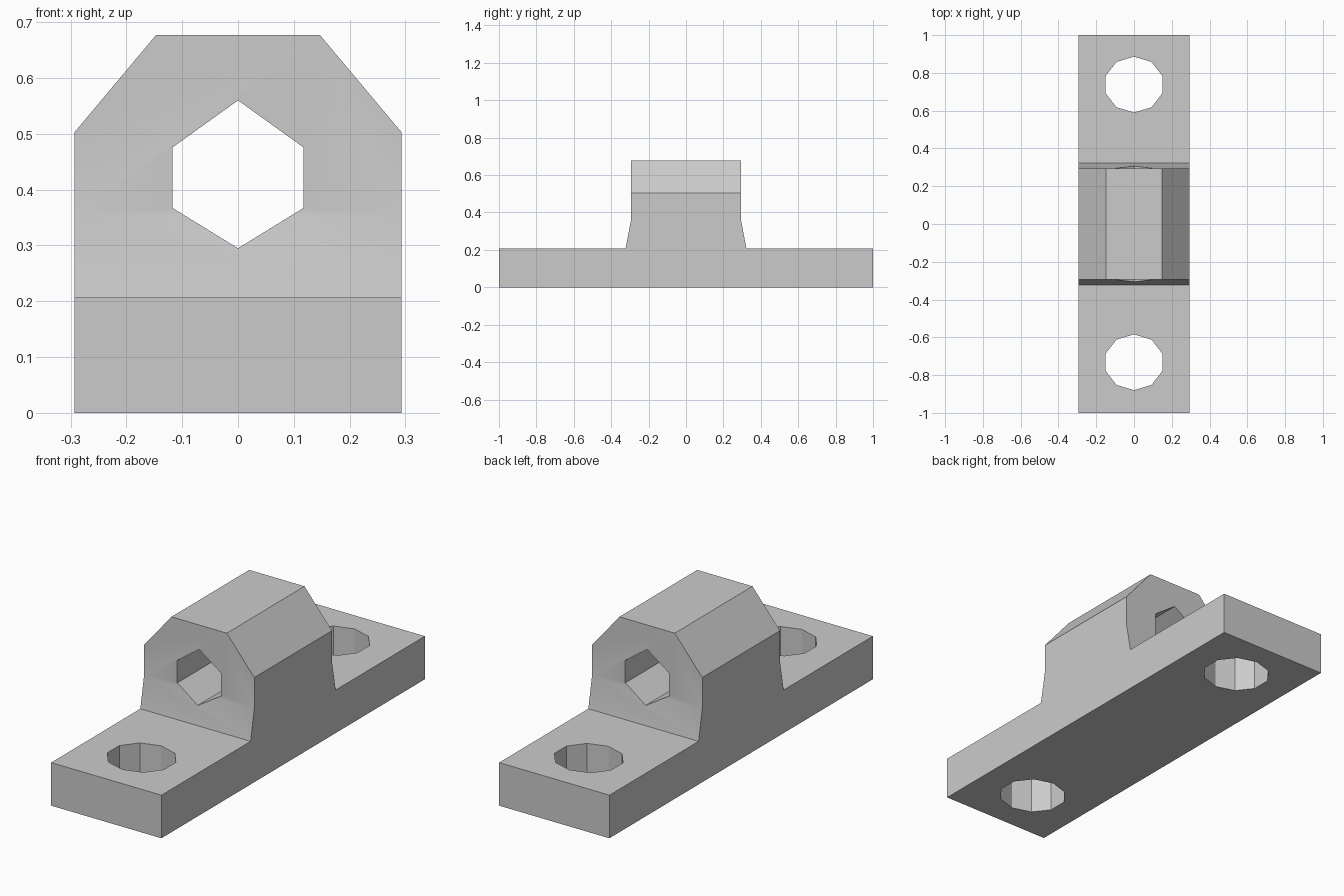
import bpy, bmesh, math
from mathutils import Vector

cube = bpy.data.objects.get("Cube")
if cube:
    bpy.data.objects.remove(cube, do_unlink=True)

# Single plain grey
grey = bpy.data.materials.new("plain_grey")
grey.use_nodes = True
grey.diffuse_color = (0.6, 0.6, 0.6, 1)
grey.node_tree.nodes["Principled BSDF"].inputs["Base Color"].default_value = (0.6, 0.6, 0.6, 1)

HALF_W = 0.293
HEIGHT = 0.677


def prism(name, points, sweep, trim=None):
    """Closed solid from a flat outline pushed along a sweep vector."""
    bm = bmesh.new()
    face = bm.faces.new([bm.verts.new(p) for p in points])
    top = bmesh.ops.extrude_face_region(bm, geom=[face])["geom"]
    bmesh.ops.translate(bm, vec=sweep, verts=[v for v in top if isinstance(v, bmesh.types.BMVert)])
    if trim:
        trim(bm)
    bmesh.ops.recalc_face_normals(bm, faces=bm.faces[:])
    mesh = bpy.data.meshes.new(name)
    bm.to_mesh(mesh)
    bm.free()
    mesh.materials.append(grey)
    obj = bpy.data.objects.new(name, mesh)
    bpy.context.collection.objects.link(obj)
    return obj


def chamfer_top(bm):
    """Slice both long upper corners off the housing."""
    for side in (-1, 1):
        cut = bmesh.ops.bisect_plane(
            bm, geom=bm.verts[:] + bm.edges[:] + bm.faces[:],
            plane_co=(side * 0.147, 0, HEIGHT),
            plane_no=Vector((side * 0.174, 0, 0.146)).normalized(),
            clear_outer=True)["geom_cut"]
        bmesh.ops.holes_fill(bm, edges=[e for e in cut if isinstance(e, bmesh.types.BMEdge)])


# Bracket: side profile with flared housing foot, swept across the width
half = [(0.295, HEIGHT), (0.295, 0.355), (0.323, 0.207), (1, 0.207), (1, 0)]
outline = half + [(-y, z) for y, z in reversed(half)]
bracket = prism("bearing_bracket", [(-HALF_W, y, z) for y, z in outline],
                (2 * HALF_W, 0, 0), chamfer_top)

# Hexagonal shaft bore
hexagon = [(0, 0.295), (0.117, 0.367), (0.117, 0.476),
           (0, 0.56), (-0.117, 0.476), (-0.117, 0.367)]
cutters = [prism("bore_cutter", [(x, -0.5, z) for x, z in hexagon], (0, 1, 0))]

# Ten-sided bolt holes
for y in (0.738, -0.732):
    ring = [(0.158 * math.sin(i * math.pi / 5), y + 0.148 * math.cos(i * math.pi / 5), -0.1)
            for i in range(10)]
    cutters.append(prism("bolt_hole_cutter", ring, (0, 0, 0.5)))

bpy.context.view_layer.objects.active = bracket
bracket.select_set(True)
for cutter in cutters:
    cutter.hide_render = True
    mod = bracket.modifiers.new("hole", "BOOLEAN")
    mod.operation = "DIFFERENCE"
    mod.solver = "EXACT"
    mod.object = cutter
    bpy.ops.object.modifier_apply(modifier=mod.name)
    bpy.data.objects.remove(cutter, do_unlink=True)

# Soften only the shallow bend of the housing foot
bpy.ops.object.shade_smooth_by_angle(angle=math.radians(30))
